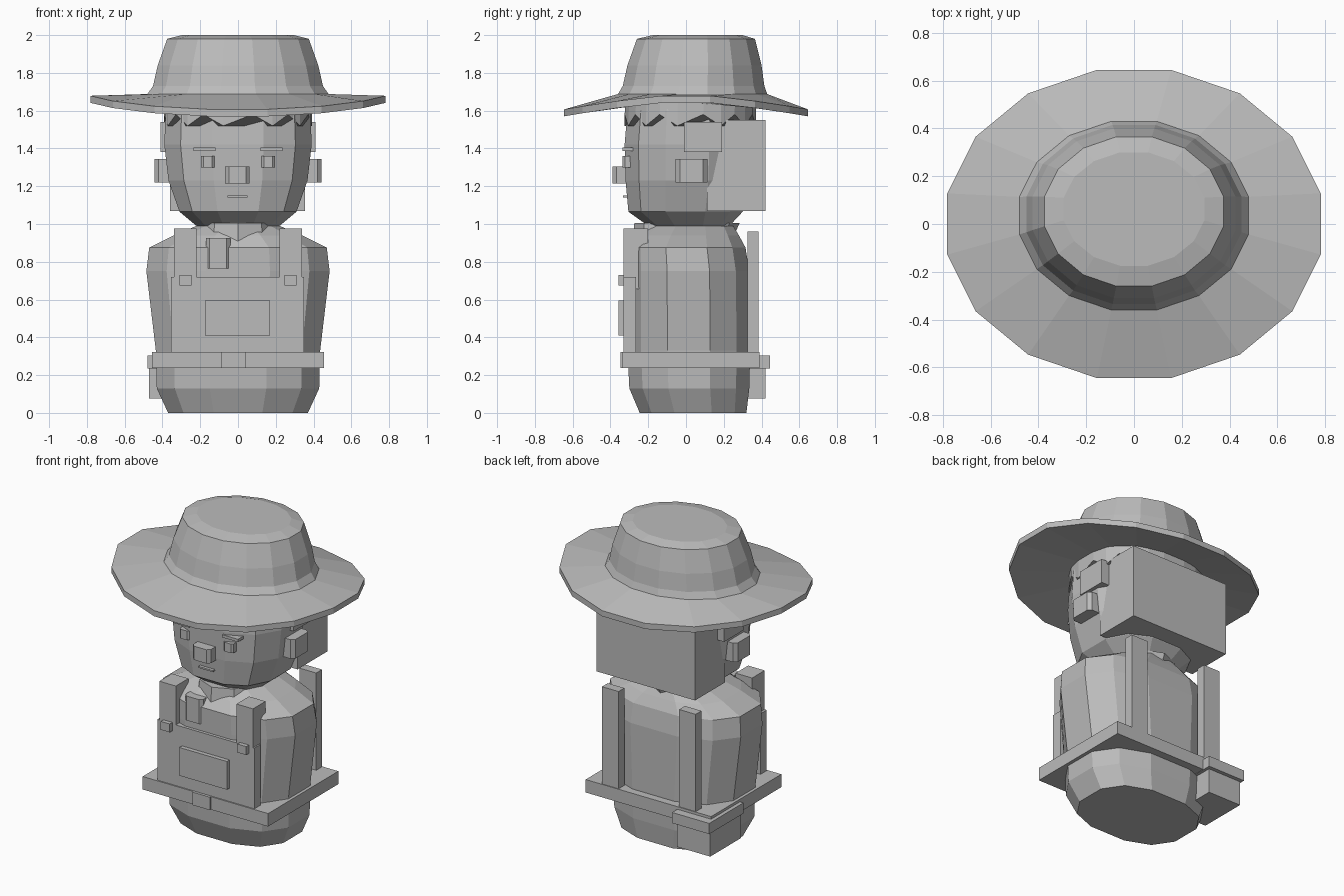
import bpy, bmesh, math

cube = bpy.data.objects.get("Cube")
if cube:
    bpy.data.objects.remove(cube, do_unlink=True)

grey = bpy.data.materials.new("plain_grey")
grey.use_nodes = True
grey.diffuse_color = (0.5, 0.5, 0.5, 1)
grey.node_tree.nodes["Principled BSDF"].inputs["Base Color"].default_value = (0.5, 0.5, 0.5, 1)


def finish(name, bm):
    bmesh.ops.recalc_face_normals(bm, faces=bm.faces)
    mesh = bpy.data.meshes.new(name)
    bm.to_mesh(mesh)
    bm.free()
    mesh.materials.append(grey)
    obj = bpy.data.objects.new(name, mesh)
    bpy.context.collection.objects.link(obj)
    return obj


def box(name, x, y, z, chamfer=0):
    """Box from (min, max) pairs, with optional chamfered upright edges."""
    bm = bmesh.new()
    bmesh.ops.create_cube(bm, size=1)
    for v in bm.verts:
        v.co = [lo + (c + 0.5) * (hi - lo) for c, (lo, hi) in zip(v.co, (x, y, z))]
    if chamfer:
        upright = [e for e in bm.edges if abs(e.verts[0].co.z - e.verts[1].co.z) > 1e-4]
        bmesh.ops.bevel(bm, geom=upright, offset=chamfer, segments=1, affect='EDGES')
    return finish(name, bm)


def pair(name, x, y, z, chamfer=0):
    """The same box on both sides of the middle."""
    box("left_" + name, x, y, z, chamfer)
    box("right_" + name, (-x[1], -x[0]), y, z, chamfer)


def loft(name, rings, sides, power=1.0, height=lambda i, s, k: 0):
    """Stack of oval rings: (half width, y front, y back, z)."""
    bm = bmesh.new()
    angles = [math.tau * (i + 0.5) / sides for i in range(sides)]
    curve = lambda t: math.copysign(abs(t) ** power, t)
    peak = curve(math.cos(math.pi / sides))
    loops = []
    for k, (rx, y0, y1, z) in enumerate(rings):
        loop = []
        for i, a in enumerate(angles):
            c, s = curve(math.cos(a)) / peak, curve(math.sin(a)) / peak
            loop.append(bm.verts.new((rx * c, (y0 + y1) / 2 + (y1 - y0) / 2 * s,
                                      z + height(i, s, k))))
        loops.append(loop)
    for a, b in zip(loops, loops[1:]):
        for i in range(sides):
            j = (i + 1) % sides
            bm.faces.new((a[i], a[j], b[j], b[i]))
    bm.faces.new(loops[0])
    bm.faces.new(loops[-1])
    return finish(name, bm)


# Body and head
loft("torso", [(.37, -.245, .32, 0), (.43, -.30, .335, .13), (.435, -.31, .34, .33),
               (.485, -.31, .335, .75), (.47, -.31, .315, .875),
               (.34, -.255, .28, .94), (.22, -.2, .25, .99)], 12, .8)
loft("head", [(.22, -.2, .23, .99), (.31, -.305, .3, 1.065), (.368, -.32, .33, 1.23),
              (.39, -.325, .34, 1.42), (.383, -.31, .33, 1.6), (.36, -.29, .31, 1.67)], 12, .8)

# Neckerchief
loft("neck_scarf", [(.215, -.27, .22, .89), (.2, -.26, .27, 1.005)], 10)
box("scarf_tail", (-.17, -.04), (-.32, -.22), (.765, .925), .02)

# Face
pair("eye", (.125, .195), (-.335, -.27), (1.3, 1.36), .012)
pair("brow", (.12, .235), (-.335, -.26), (1.387, 1.405))
pair("ear", (.33, .442), (-.055, .113), (1.22, 1.345), .022)
box("nose", (-.068, .062), (-.388, -.29), (1.215, 1.305), .02)
box("mouth", (-.055, .05), (-.333, -.29), (1.14, 1.15))

# Hair: back block, sideburns and jagged fringe under the brim
box("back_hair", (-.36, .355), (.11, .42), (1.07, 1.55))
pair("sideburn", (.33, .41), (-.01, .19), (1.38, 1.54))
loft("fringe", [(.393, -.325, .37, 1.58), (.393, -.32, .37, 1.65)], 24, .8,
     lambda i, s, k: -.06 * (i % 2) if k == 0 else 0)

# Hat: brim droops at front and back
def droop(i, s, k):
    return -.08 * abs(s) ** 1.4 if k in (1, 2) else 0

loft("hat", [(.36, -.3, .32, 1.64), (.782, -.645, .645, 1.65), (.782, -.645, .645, 1.687),
             (.48, -.36, .43, 1.688), (.45, -.335, .415, 1.73), (.425, -.31, .4, 1.84),
             (.375, -.26, .365, 1.98), (.295, -.175, .3, 2.0)], 16, 1, droop)

# Overalls: bib, pocket, straps and buttons
box("bib", (-.355, .35), (-.33, -.265), (.32, .72))
box("bib_pocket", (-.175, .17), (-.358, -.32), (.41, .595))
pair("front_strap", (.22, .34), (-.33, -.2), (.655, .975))
pair("back_strap", (.22, .34), (.325, .385), (.32, .96))
pair("button", (.245, .31), (-.358, -.32), (.675, .73))

# Belt with buckle and pouch
box("belt", (-.455, .455), (-.338, .39), (.237, .322))
box("buckle", (-.087, .04), (-.348, -.33), (.237, .322))
box("pouch", (-.47, -.23), (.1, .42), (.075, .25))
box("pouch_flap", (-.48, -.21), (.09, .445), (.235, .305))
